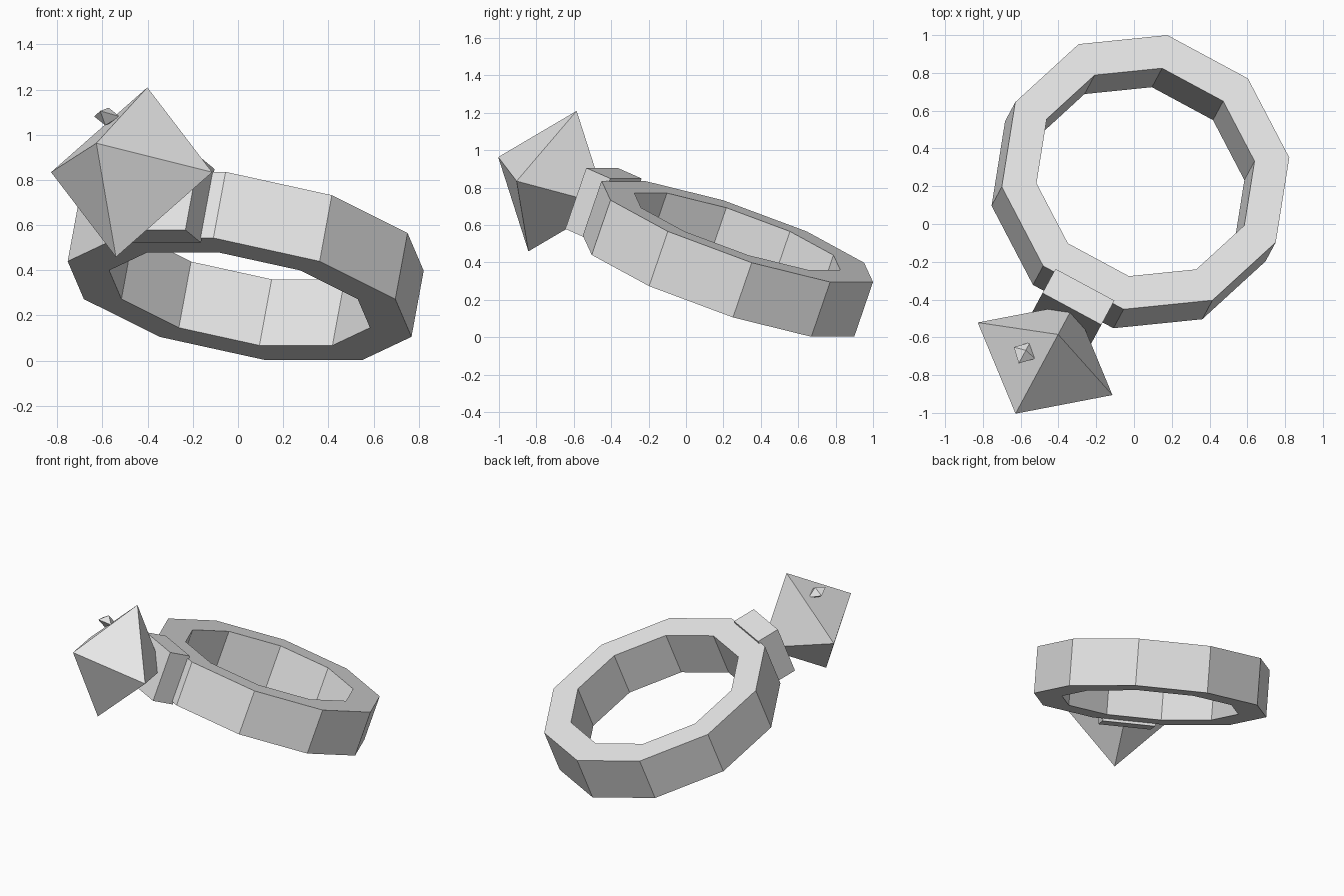
import bpy
import bmesh
from math import radians, cos, sin, pi
from mathutils import Matrix, Vector

if "Cube" in bpy.data.objects:
    bpy.data.objects.remove(bpy.data.objects["Cube"], do_unlink=True)

# One plain grey for every part
grey = bpy.data.materials.new("light_grey")
grey.use_nodes = True
color = (0.8, 0.8, 0.8, 1)
grey.diffuse_color = color
grey.node_tree.nodes["Principled BSDF"].inputs["Base Color"].default_value = color

# Parts are modelled in the ring's own frame (hole along z, gem towards -y), then tilted
POSE = (Matrix.Translation((0.034, 0.224, 0.419))
        @ Matrix.Rotation(radians(-28.3), 4, 'Z')
        @ Matrix.Rotation(radians(-21.3), 4, 'X'))


def finish(name, bm):
    bmesh.ops.recalc_face_normals(bm, faces=bm.faces)
    bm.transform(POSE)
    mesh = bpy.data.meshes.new(name)
    bm.to_mesh(mesh)
    bm.free()
    mesh.materials.append(grey)
    obj = bpy.data.objects.new(name, mesh)
    bpy.context.collection.objects.link(obj)
    return obj


def octahedron(name, center, half):
    bm = bmesh.new()
    for axis in range(3):
        for side in (-1, 1):
            point = Vector(center)
            point[axis] += side * half[axis]
            bm.verts.new(point)
    bmesh.ops.convex_hull(bm, input=bm.verts)
    return finish(name, bm)


# Ten-sided band: a rectangular section swept around the hole
SIDES, OUTER, INNER, HALF_HEIGHT = 10, 0.783, 0.594, 0.157
bm = bmesh.new()
loops = []
for i in range(SIDES):
    a = 2 * pi * i / SIDES
    section = [(OUTER, HALF_HEIGHT), (INNER, HALF_HEIGHT),
               (INNER, -HALF_HEIGHT), (OUTER, -HALF_HEIGHT)]
    loops.append([bm.verts.new((r * cos(a), r * sin(a), z)) for r, z in section])
for i, loop in enumerate(loops):
    after = loops[(i + 1) % SIDES]
    for j in range(4):
        k = (j + 1) % 4
        bm.faces.new((loop[j], loop[k], after[k], after[j]))
finish("ring_band", bm)

# Square block that holds the gem
bm = bmesh.new()
bmesh.ops.create_cube(bm, size=1, matrix=Matrix.Translation((0, -0.811, 0))
                      @ Matrix.Diagonal((0.354, 0.156, 0.35, 1)))
finish("gem_setting", bm)

# Large gem and the small sparkle on its upper face
octahedron("large_gem", (0, -1.143, 0), (0.405, 0.354, 0.403))
octahedron("small_gem", (-0.111, -1.255, 0.221), (0.064, 0.068, 0.042))
